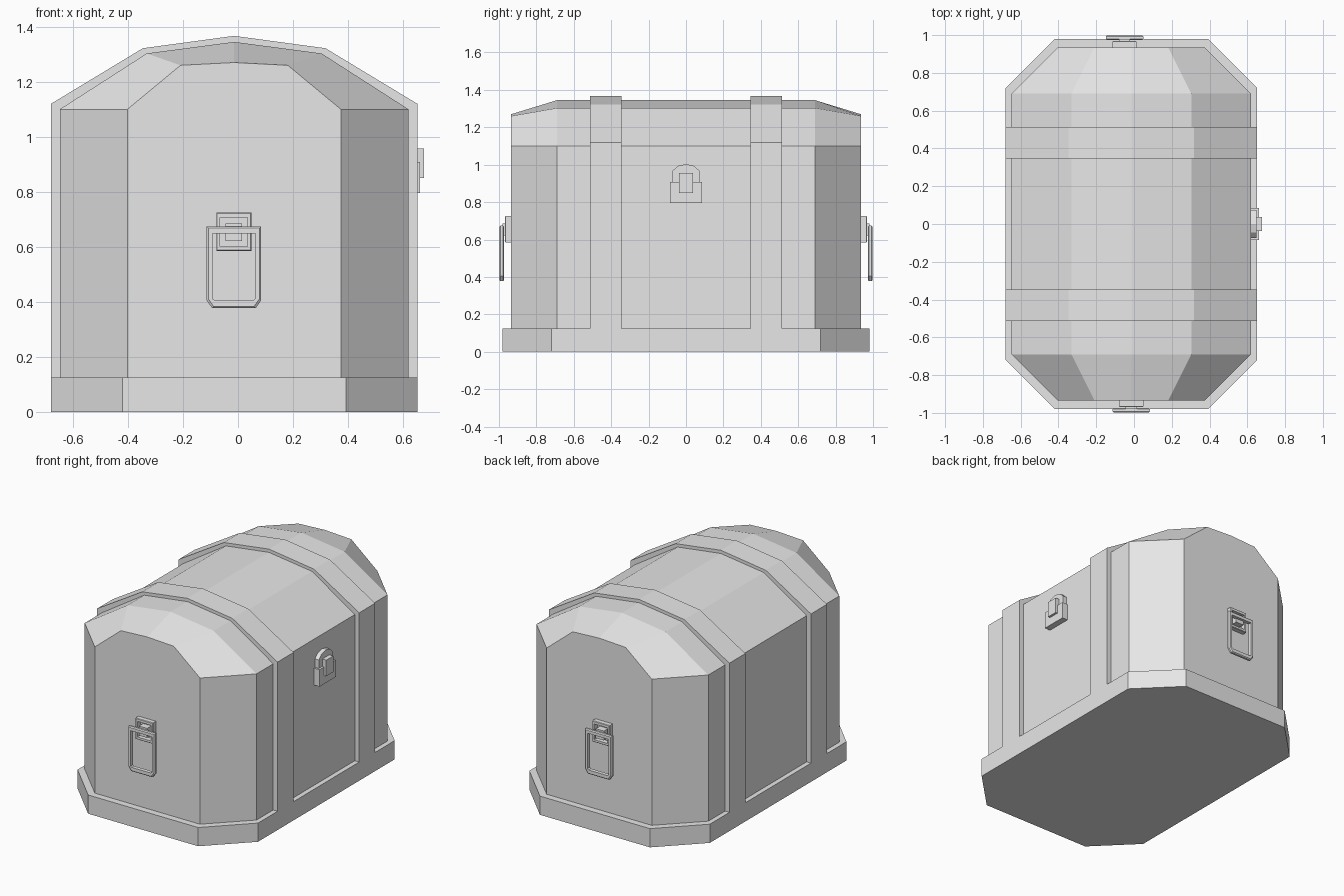
import bpy, bmesh

if "Cube" in bpy.data.objects:
    bpy.data.objects.remove(bpy.data.objects["Cube"])

CX = -0.014  # chest centre line in x

grey = bpy.data.materials.new("plain grey")
grey.diffuse_color = (0.8, 0.8, 0.8, 1)
grey.use_nodes = True
grey.node_tree.nodes["Principled BSDF"].inputs["Base Color"].default_value = grey.diffuse_color


def make(name, bm):
    bmesh.ops.recalc_face_normals(bm, faces=bm.faces)
    mesh = bpy.data.meshes.new(name)
    bm.to_mesh(mesh)
    bm.free()
    mesh.materials.append(grey)
    ob = bpy.data.objects.new(name, mesh)
    bpy.context.collection.objects.link(ob)
    return ob


def loft(name, sections, caps=True, closed=False):
    """Skin a row of matching closed sections."""
    bm = bmesh.new()
    rings = [[bm.verts.new(p) for p in s] for s in sections]
    pairs = list(zip(rings, rings[1:])) + ([(rings[-1], rings[0])] if closed else [])
    for a, b in pairs:
        n = len(a)
        for i in range(n):
            j = (i + 1) % n
            bm.faces.new((a[i], a[j], b[j], b[i]))
    if caps:
        bm.faces.new(rings[0])
        bm.faces.new(rings[-1])
    return make(name, bm)


def box(name, x0, x1, y0, y1, z0, z1):
    return loft(name, [[(x0, y0, z), (x1, y0, z), (x1, y1, z), (x0, y1, z)] for z in (z0, z1)])


def arch(y, z0, half, eave, shoulder, shoulder_z, top):
    """Upright cross-section with a faceted arched top."""
    pts = [(-half, z0), (-half, eave), (-shoulder, shoulder_z), (0, top),
           (shoulder, shoulder_z), (half, eave), (half, z0)]
    return [(CX + x, y, z) for x, z in pts]


# Chest body with narrowed ends
END = (0.12, 0.388, 1.10, 0.195, 1.26, 1.27)
MID = (0.12, 0.634, 1.10, 0.318, 1.303, 1.345)
loft("chest_body", [arch(-0.935, *END), arch(-0.69, *MID), arch(0.69, *MID), arch(0.935, *END)])

# Eight-sided base
plan = [(-0.666, -0.72), (-0.406, -0.98), (0.406, -0.98), (0.666, -0.72),
        (0.666, 0.72), (0.406, 0.98), (-0.406, 0.98), (-0.666, 0.72)]
loft("base", [[(CX + x, y, z) for x, y in plan] for z in (0, 0.125)])

# Straps over the chest
STRAP = (0.125, 0.666, 1.12, 0.332, 1.322, 1.367)
for name, y in (("front_strap", -0.43), ("back_strap", 0.43)):
    loft(name, [arch(y - 0.084, *STRAP), arch(y + 0.084, *STRAP)])

# Clasp on the right side
box("clasp_lock", 0.61, 0.662, -0.086, 0.086, 0.795, 0.908)
tab = [(-0.074, 0.90), (-0.074, 0.965), (-0.045, 0.993), (0, 1.004),
       (0.045, 0.993), (0.074, 0.965), (0.074, 0.90)]
loft("clasp_hasp", [[(x, y, z) for y, z in tab] for x in (0.61, 0.648)])
box("clasp_tongue", 0.61, 0.677, -0.037, 0.037, 0.85, 0.957)


def frame(name, cx, s, outer, inner, y0, y1, bevel):
    """Rectangular frame facing s along y, with softened outer rim."""
    def sec(pts, y, d=0.0):
        mid = sum(z for _, z in pts) / len(pts)
        return [(cx + x - (d if x > 0 else -d), s * y, z - (d if z > mid else -d)) for x, z in pts]
    loft(name, [sec(inner, y0), sec(outer, y0, bevel), sec(outer, y0 + bevel),
                sec(outer, y1 - bevel), sec(outer, y1, bevel), sec(inner, y1)],
         caps=False, closed=True)


# Drop handles on both ends
for side, s, cx in (("front", -1, -0.015), ("back", 1, -0.05)):
    plate_out = [(-0.064, 0.585), (0.064, 0.585), (0.064, 0.725), (-0.064, 0.725)]
    plate_in = [(-0.05, 0.602), (0.05, 0.602), (0.05, 0.706), (-0.05, 0.706)]
    frame(side + "_handle_plate", cx, s, plate_out, plate_in, 0.93, 0.968, 0.003)
    y0, y1 = sorted((s * 0.93, s * 0.98))
    box(side + "_handle_pivot", cx - 0.03, cx + 0.03, y0, y1, 0.622, 0.685)
    ring_out = [(-0.079, 0.377), (0.079, 0.377), (0.099, 0.405),
                (0.099, 0.674), (-0.099, 0.674), (-0.099, 0.405)]
    ring_in = [(-0.07, 0.405), (0.07, 0.405), (0.078, 0.412),
               (0.078, 0.648), (-0.078, 0.648), (-0.078, 0.412)]
    frame(side + "_handle_ring", cx, s, ring_out, ring_in, 0.973, 0.998, 0.006)
